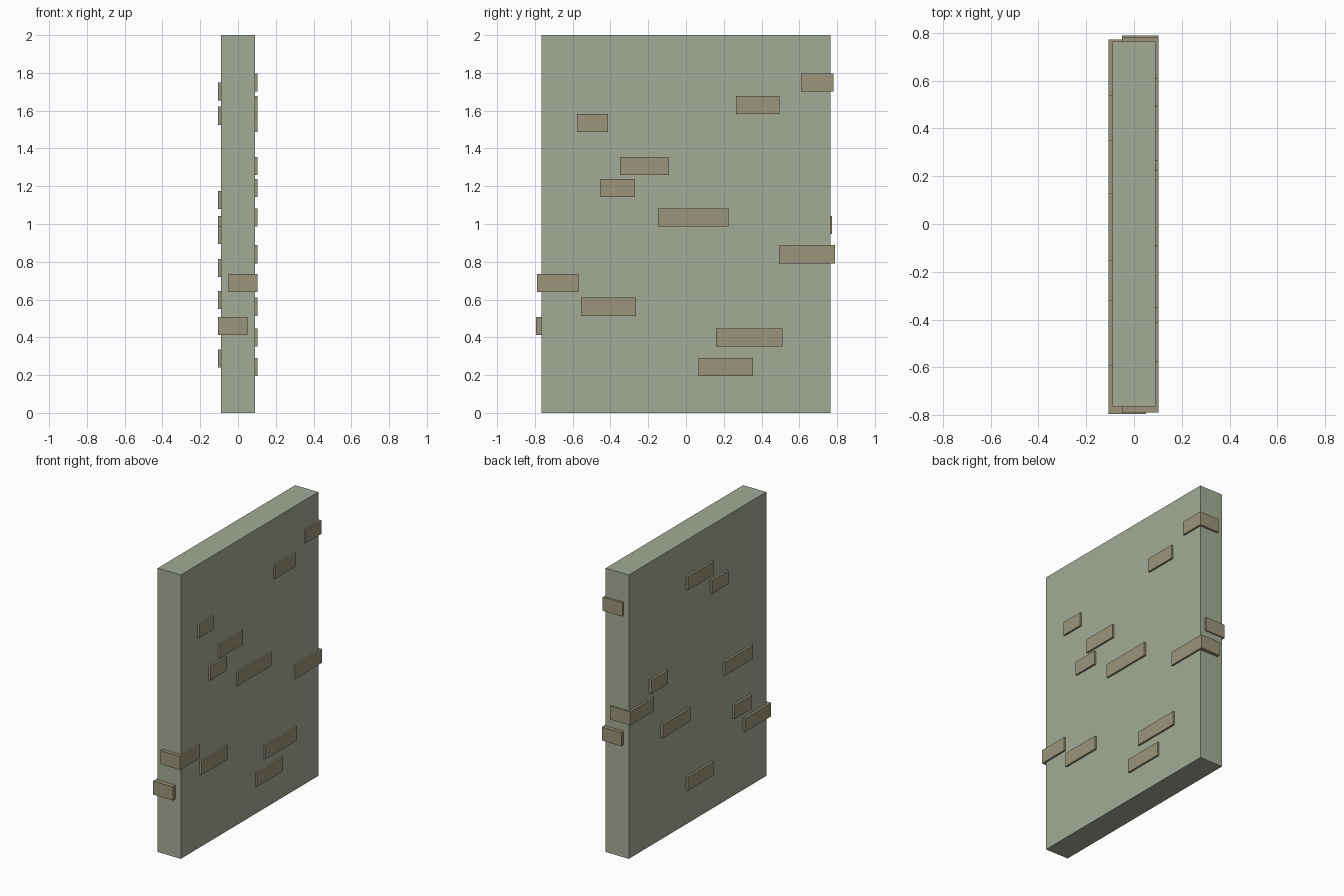
import bpy

if "Cube" in bpy.data.objects:
    bpy.data.objects.remove(bpy.data.objects["Cube"])


def material(name, color):
    m = bpy.data.materials.new(name)
    m.diffuse_color = (*color, 1)
    m.use_nodes = True
    m.node_tree.nodes["Principled BSDF"].inputs["Base Color"].default_value = m.diffuse_color
    return m


plaster = material("plaster", (0.37, 0.41, 0.31))
clay = material("brick", (0.33, 0.30, 0.20))


def box(name, x, y, z, mat):
    """Box from (min, max) ranges on each axis."""
    bpy.ops.mesh.primitive_cube_add(size=1, location=[sum(r) / 2 for r in (x, y, z)])
    ob = bpy.context.object
    ob.name = name
    ob.scale = [r[1] - r[0] for r in (x, y, z)]
    bpy.ops.object.transform_apply(location=False, rotation=False, scale=True)
    ob.data.materials.append(mat)


# Wall slab
box("wall", (-0.09, 0.09), (-0.765, 0.765), (0, 2), plaster)

# Exposed bricks on each broad face: (y min, y max, z centre)
H = 0.048
right_bricks = [
    (0.61, 0.78, 1.75), (0.265, 0.495, 1.63), (-0.577, -0.412, 1.535),
    (-0.35, -0.09, 1.307), (-0.455, -0.27, 1.19), (-0.148, 0.224, 1.035),
    (0.493, 0.79, 0.84), (-0.79, -0.57, 0.687), (-0.556, -0.265, 0.562),
    (0.16, 0.51, 0.40), (0.065, 0.355, 0.243),
]
left_bricks = [
    (-0.155, 0.13, 1.702), (-0.322, -0.14, 1.573), (0.35, 0.538, 1.128),
    (0.505, 0.773, 0.995), (-0.592, -0.285, 0.942), (0.10, 0.41, 0.767),
    (-0.58, -0.39, 0.597), (-0.795, -0.508, 0.46), (-0.155, 0.13, 0.288),
]

for side, s, bricks in (("right", 1, right_bricks), ("left", -1, left_bricks)):
    for i, (y0, y1, z) in enumerate(bricks, 1):
        # Bricks at the ends wrap round the corner
        corner = max(abs(y0), abs(y1)) > 0.765
        inner = -0.05 if corner else 0.05
        outer = 0.103 if s > 0 else 0.106
        x = sorted((s * inner, s * outer))
        kind = "corner_brick" if corner else "brick"
        box(f"{side}_{kind}_{i}", x, (y0, y1), (z - H, z + H), clay)
